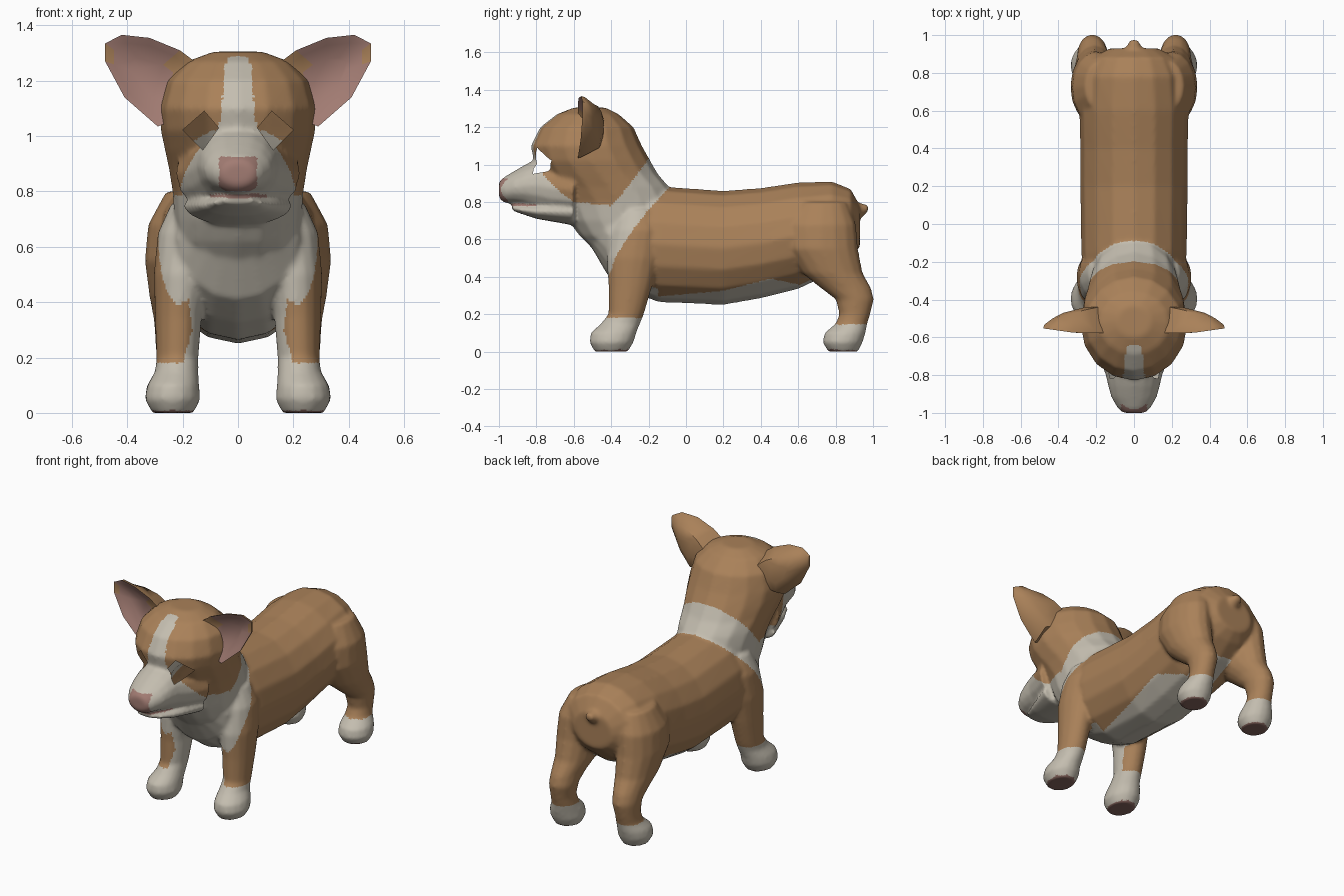
import bpy, bmesh, math
from mathutils import Vector

if "Cube" in bpy.data.objects:
    bpy.data.objects.remove(bpy.data.objects["Cube"])


def material(name, rgb):
    m = bpy.data.materials.new(name)
    m.diffuse_color = (*rgb, 1)
    m.use_nodes = True
    m.node_tree.nodes["Principled BSDF"].inputs["Base Color"].default_value = m.diffuse_color
    return m


TAN, CREAM, PINK, PAD = range(4)
MATS = [material("tan_fur", (0.40, 0.22, 0.10)),
        material("cream_fur", (0.55, 0.51, 0.43)),
        material("skin_pink", (0.36, 0.20, 0.17)),
        material("paw_pad", (0.24, 0.13, 0.11))]


def loft(bm, axis, rings, n=16):
    """Closed tube of ellipses; ring = (position, x0, x1, other0, other1)."""
    loops = []
    for t, x0, x1, b0, b1 in rings:
        loop = []
        for i in range(n):
            a = 2 * math.pi * i / n
            x = (x0 + x1) / 2 + (x1 - x0) / 2 * math.cos(a)
            b = (b0 + b1) / 2 + (b1 - b0) / 2 * math.sin(a)
            loop.append(bm.verts.new((x, t, b) if axis == 'y' else (x, b, t)))
        loops.append(loop)
    faces = [bm.faces.new((p[i], p[(i + 1) % n], q[(i + 1) % n], q[i]))
             for p, q in zip(loops, loops[1:]) for i in range(n)]
    faces += [bm.faces.new(loops[0]), bm.faces.new(loops[-1])]
    bmesh.ops.recalc_face_normals(bm, faces=faces)


def centred(rings):
    return [(t, -r, r, lo, hi) for t, lo, hi, r in rings]


def interp(pts, v):
    if v <= pts[0][0]:
        return pts[0][1]
    for (a, fa), (b, fb) in zip(pts, pts[1:]):
        if v <= b:
            return fa + (fb - fa) * (v - a) / (b - a)
    return pts[-1][1]


bm = bmesh.new()
# torso: y, bottom, top, half width
loft(bm, 'y', centred([
    (-.53, .60, .78, .12), (-.42, .41, .85, .22), (-.30, .325, .88, .265),
    (-.15, .265, .885, .28), (.20, .25, .86, .285), (.40, .285, .875, .285),
    (.60, .335, .905, .29), (.78, .42, .91, .27), (.88, .50, .87, .22),
    (.93, .56, .78, .13)]))
# neck and skull: z, front, back, half width
loft(bm, 'z', centred([
    (.55, -.50, -.12, .19), (.62, -.57, -.08, .22), (.70, -.63, -.05, .23),
    (.80, -.67, -.05, .237), (.88, -.72, -.09, .25), (.95, -.77, -.15, .265),
    (1.02, -.815, -.19, .28), (1.10, -.83, -.235, .283), (1.20, -.78, -.28, .255),
    (1.27, -.69, -.36, .185), (1.305, -.60, -.43, .09)]))
# muzzle and lower jaw
loft(bm, 'y', centred([
    (-.60, .70, 1.03, .23), (-.72, .72, 1.03, .18), (-.80, .75, 1.03, .15),
    (-.86, .775, 1.00, .137), (-.92, .79, .965, .12), (-.97, .795, .935, .09),
    (-1.0, .82, .91, .06)]))
loft(bm, 'y', centred([
    (-.60, .675, .82, .2), (-.80, .71, .79, .13), (-.89, .74, .78, .09),
    (-.93, .755, .778, .055)]))
# tail stub
loft(bm, 'y', centred([(.84, .64, .82, .09), (.91, .69, .80, .055),
                       (.975, .75, .785, .022)]))
# legs: z, inner x, outer x, front, back
FRONT = [(0, .16, .31, -.49, -.31), (.05, .135, .338, -.517, -.28),
         (.10, .14, .328, -.51, -.265), (.15, .143, .30, -.455, -.245),
         (.20, .143, .295, -.415, -.225), (.35, .13, .30, -.415, -.18),
         (.50, .10, .305, -.425, -.14), (.65, .08, .29, -.40, -.12),
         (.76, .08, .24, -.36, -.16)]
HIND = [(0, .16, .31, .76, .92), (.05, .135, .338, .73, .945),
        (.10, .14, .33, .74, .96), (.15, .15, .30, .80, .97),
        (.20, .155, .295, .82, .985), (.28, .14, .30, .80, 1.005),
        (.34, .13, .305, .72, .99), (.42, .10, .32, .62, .945),
        (.55, .08, .337, .53, .92), (.68, .08, .325, .53, .91),
        (.80, .10, .26, .60, .86)]
for leg in (FRONT, HIND):
    for s in (1, -1):
        loft(bm, 'z', [(z, s * a, s * b, f, k) for z, a, b, f, k in leg])

# fuse the parts into one skin
src = bpy.data.meshes.new("body_source")
bm.to_mesh(src)
bm.free()
body = bpy.data.objects.new("body", src)
bpy.context.collection.objects.link(body)
rm = body.modifiers.new("fuse", 'REMESH')
rm.mode, rm.voxel_size = 'VOXEL', 0.011
sm = body.modifiers.new("soften", 'SMOOTH')
sm.factor, sm.iterations = 0.5, 7
bpy.context.view_layer.update()
mesh = bpy.data.meshes.new_from_object(
    body.evaluated_get(bpy.context.evaluated_depsgraph_get()))
body.modifiers.clear()
body.data = mesh
mesh.materials.clear()
for m in MATS:
    mesh.materials.append(m)

# open diamond eye sockets
bm = bmesh.new()
bm.from_mesh(mesh)
EYE = [(.07, 1.03), (.122, 1.09), (.20, 1.022), (.127, .95)]
for s in (1, -1):
    planes = []
    for (xa, za), (xb, zb) in zip(EYE, EYE[1:] + EYE[:1]):
        planes.append((Vector((s * xa, 0, za)), Vector((s * (za - zb), 0, xb - xa))))

    def near_eye():
        out = []
        for f in bm.faces:
            c = f.calc_center_median()
            if .03 < s * c.x < .25 and .91 < c.z < 1.13 and c.y < -.6:
                out.append(f)
        return out

    for co, no in planes:
        fs = near_eye()
        geom = fs + list({e for f in fs for e in f.edges}) + list({v for f in fs for v in f.verts})
        bmesh.ops.bisect_plane(bm, geom=geom, plane_co=co, plane_no=no)
    hole = [f for f in near_eye()
            if all((f.calc_center_median() - co).dot(no) < 0 for co, no in planes)]
    bmesh.ops.delete(bm, geom=hole, context='FACES')

# coat markings
MASK = [(-1, 1.06), (-.83, 1.04), (-.75, .93), (-.68, .86), (-.60, .80),
        (-.40, .78), (-.32, .87), (-.20, 1.03), (-.15, 1.1)]
BIB = [(-.46, .2), (-.42, .38), (-.38, .5), (-.30, .63), (-.20, .76), (-.10, .865), (-.05, .95)]
BELLY = [(-.2, .29), (.2, .325), (.45, .39), (.6, .36)]


def coat(c, n):
    x, y, z = abs(c.x), c.y, c.z
    if z < .03 and n.z < -.6:
        return PAD
    if z < (.18 if y < .3 else .145):
        return CREAM
    if y < -.955 and x < .068 and .80 < z < .925:
        return PINK
    if y < -.80 and x < .12 and .778 < z < .790:
        return PINK
    if y < -.64 and z > 1 and x < interp([(1, .085), (1.06, .06), (1.25, .05), (1.29, .03)], z):
        return CREAM
    if interp(BIB, y) < z < interp(MASK, y):
        return CREAM
    if y < -.15 and z < .55 and x < interp([(.18, .20), (.3, .165), (.42, .18), (.55, .25)], z) \
            and (n.y < .3 or x < .12):
        return CREAM
    if -.2 < y < .6 and z < interp(BELLY, y) and n.z < .1:
        return CREAM
    if .55 < y < .8 and x < .09 and n.z < -.3 and z < .6:
        return CREAM
    return TAN


bm.normal_update()
for f in bm.faces:
    f.smooth = True
    f.material_index = coat(f.calc_center_median(), f.normal)
bm.to_mesh(mesh)
bm.free()

# ears: hollow pink front, rounded tan back
RIM = [(.13, 1.25), (.21, 1.31), (.32, 1.355), (.42, 1.366), (.48, 1.335),
       (.48, 1.27), (.41, 1.14), (.29, 1.035), (.17, 1.08)]
CX, CZ = .32, 1.215


def ear_ring(bm, s, scale, depth):
    pts = [(CX + (x - CX) * scale, CZ + (z - CZ) * scale) for x, z in RIM]
    return [bm.verts.new((s * x, depth(x), z)) for x, z in pts]


for s, side in ((1, "left"), (-1, "right")):
    bm = bmesh.new()
    front = lambda x: -.578 + .14 * max(0, x - .3)
    rings = [ear_ring(bm, s, .45, lambda x: front(x) + .045),
             ear_ring(bm, s, .80, lambda x: front(x) + .015),
             ear_ring(bm, s, 1.0, front),
             ear_ring(bm, s, .97, lambda x: front(x) + .02),
             ear_ring(bm, s, .70, lambda x: -.44 - .26 * max(0, x - .2)),
             ear_ring(bm, s, .35, lambda x: -.425 - .26 * max(0, x - .2))]
    n = len(RIM)
    for k, (p, q) in enumerate(zip(rings, rings[1:])):
        for i in range(n):
            f = bm.faces.new((p[i], p[(i + 1) % n], q[(i + 1) % n], q[i]))
            x = abs(f.calc_center_median().x)
            f.material_index = PINK if k < 2 and .235 < x < .445 else TAN
    bm.faces.new(rings[0]).material_index = PINK
    bm.faces.new(rings[-1])
    bmesh.ops.recalc_face_normals(bm, faces=bm.faces[:])
    me = bpy.data.meshes.new(side + "_ear")
    bm.to_mesh(me)
    bm.free()
    for m in MATS:
        me.materials.append(m)
    ear = bpy.data.objects.new(side + "_ear", me)
    bpy.context.collection.objects.link(ear)
    bpy.context.view_layer.objects.active = ear
    ear.select_set(True)
    bpy.ops.object.shade_smooth_by_angle(angle=math.radians(50))
    ear.select_set(False)
